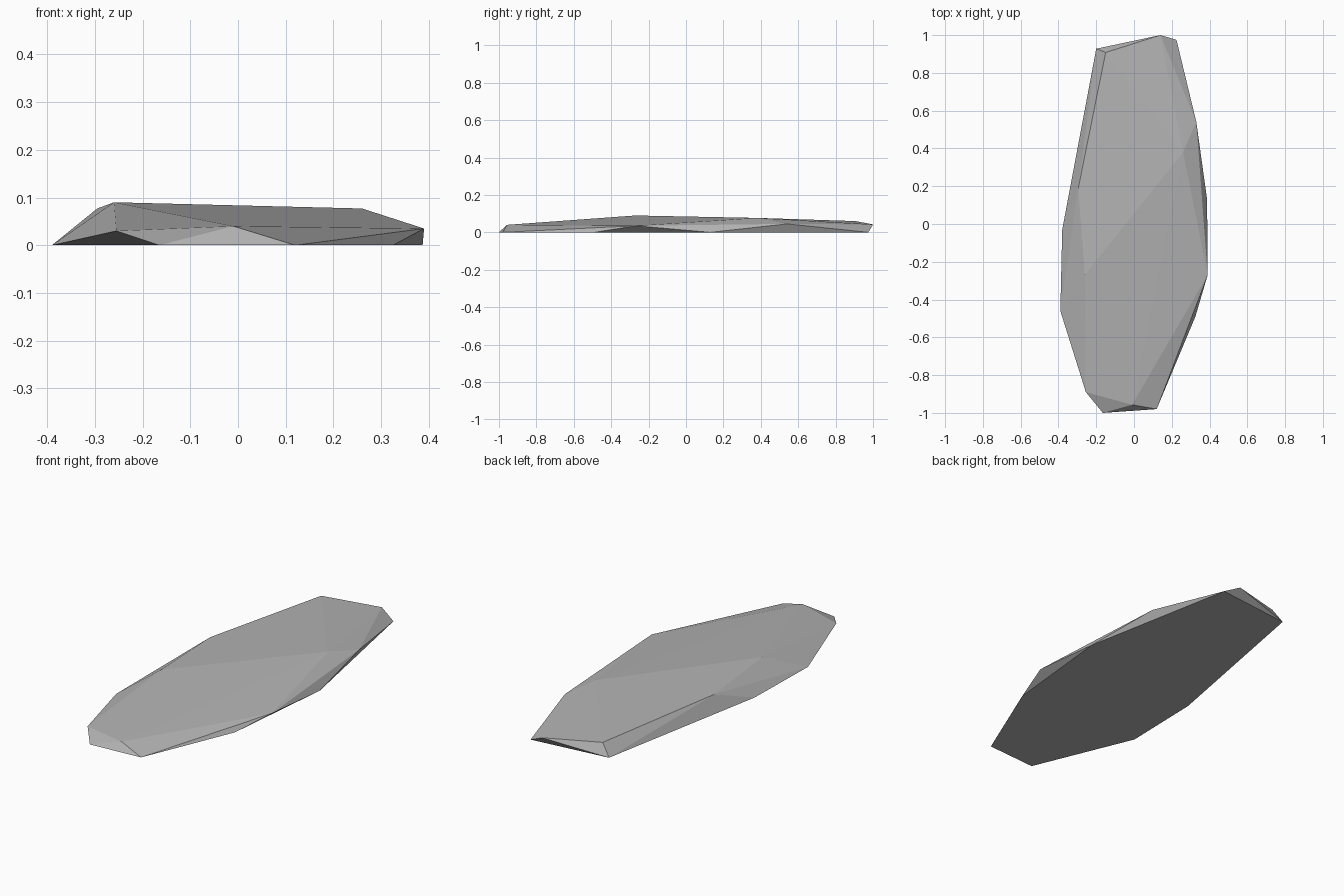
import bpy
import bmesh

cube = bpy.data.objects.get("Cube")
if cube:
    bpy.data.objects.remove(cube, do_unlink=True)

# Flat grey stone
stone = bpy.data.materials.new("stone grey")
stone.use_nodes = True
color = (0.45, 0.45, 0.45, 1.0)
stone.diffuse_color = color
stone.node_tree.nodes["Principled BSDF"].inputs["Base Color"].default_value = color

# Outline of the flat underside
base = [(0.225, 0.975), (0.387, 0.13), (0.325, -0.49), (0.12, -0.98),
        (-0.165, -1.0), (-0.39, -0.46), (-0.38, -0.03), (-0.2, 0.928)]

# Chipped corners around the rim
rim = [(0.14, 1.0, 0.042), (0.33, 0.54, 0.045), (0.39, -0.27, 0.035),
       (-0.01, -0.957, 0.04), (-0.255, -0.89, 0.03)]

# High points of the upper surface
crown = [(0.26, 0.38, 0.077), (-0.26, -0.27, 0.09),
         (-0.295, 0.19, 0.077), (-0.15, 0.908, 0.06)]

# Faceted slab wrapped around the three sets of corners
bm = bmesh.new()
for point in [(x, y, 0.0) for x, y in base] + rim + crown:
    bm.verts.new(point)
bmesh.ops.convex_hull(bm, input=bm.verts[:])
bmesh.ops.dissolve_limit(bm, angle_limit=0.002, verts=bm.verts[:], edges=bm.edges[:])
bmesh.ops.recalc_face_normals(bm, faces=bm.faces[:])

mesh = bpy.data.meshes.new("stone_slab")
bm.to_mesh(mesh)
bm.free()
mesh.materials.append(stone)
slab = bpy.data.objects.new("stone_slab", mesh)
bpy.context.collection.objects.link(slab)
